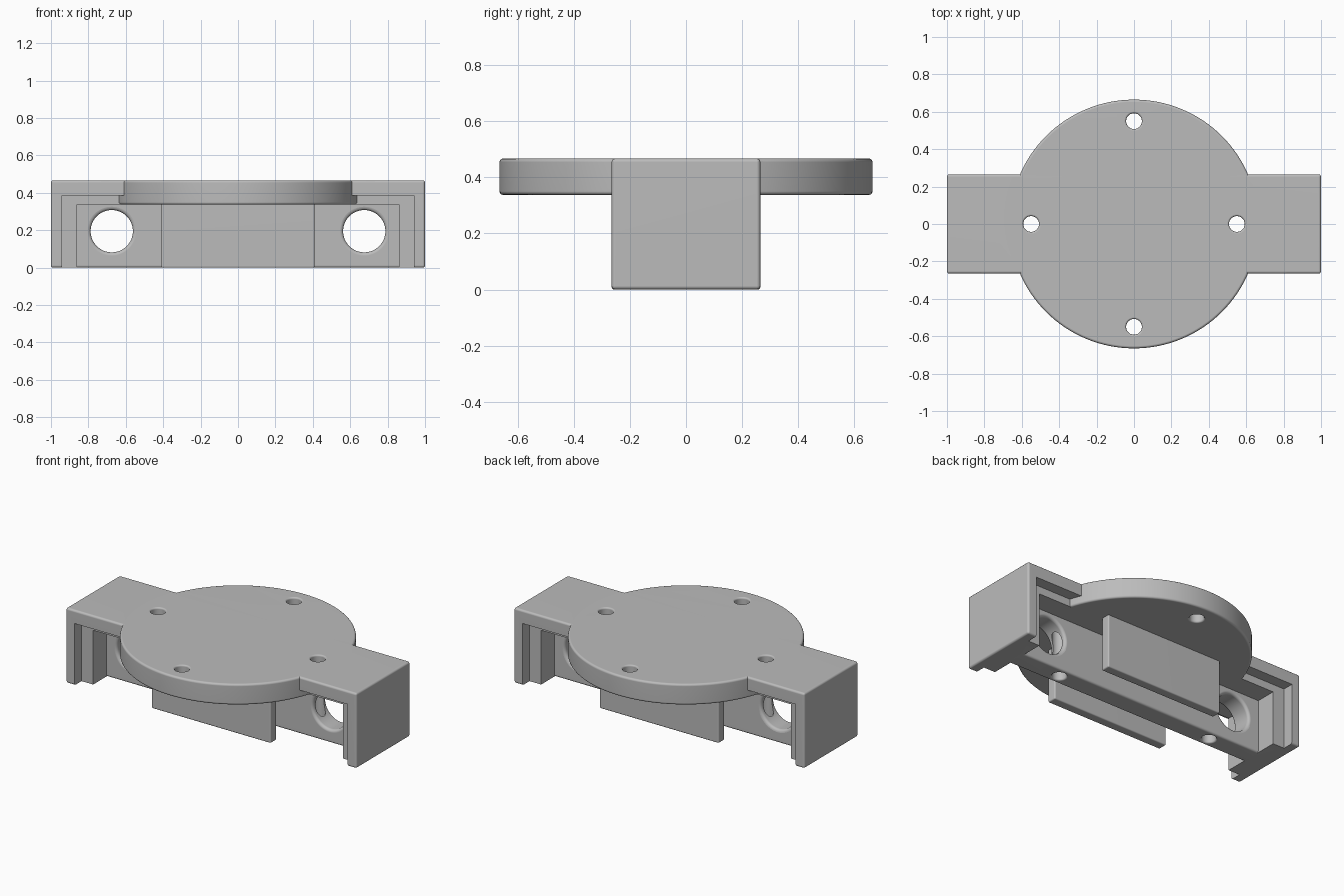
import bpy, bmesh, math
from mathutils import Matrix, Vector

if "Cube" in bpy.data.objects:
    bpy.data.objects.remove(bpy.data.objects["Cube"], do_unlink=True)

grey = bpy.data.materials.new("plain_grey")
grey.use_nodes = True
grey.diffuse_color = (0.5, 0.5, 0.5, 1)
grey.node_tree.nodes["Principled BSDF"].inputs["Base Color"].default_value = (0.5, 0.5, 0.5, 1)

HALF_Y, TOP, LOW = 0.265, 0.467, 0.337
WEB = 0.065          # half thickness of the central web
ROUND = 0.013        # edge rounding


def finish(name, bm):
    bmesh.ops.recalc_face_normals(bm, faces=bm.faces)
    mesh = bpy.data.meshes.new(name)
    bm.to_mesh(mesh)
    bm.free()
    mesh.materials.append(grey)
    obj = bpy.data.objects.new(name, mesh)
    bpy.context.collection.objects.link(obj)
    return obj


def box(name, lo, hi, bevel=0):
    lo, hi = Vector(lo), Vector(hi)
    bm = bmesh.new()
    bmesh.ops.create_cube(bm, size=1)
    bmesh.ops.scale(bm, vec=hi - lo, verts=bm.verts)
    bmesh.ops.translate(bm, vec=(lo + hi) / 2, verts=bm.verts)
    if bevel:
        bmesh.ops.bevel(bm, geom=bm.edges[:], offset=bevel, segments=3,
                        profile=0.5, affect='EDGES')
    return finish(name, bm)


def lathe(name, profile, matrix, sides):
    """Solid of revolution from (radius, height) points, capped at both ends."""
    bm = bmesh.new()
    rings = []
    for r, h in profile:
        rings.append([bm.verts.new((r * math.cos(2 * math.pi * i / sides),
                                    r * math.sin(2 * math.pi * i / sides), h))
                      for i in range(sides)])
    for a, b in zip(rings, rings[1:]):
        for i in range(sides):
            j = (i + 1) % sides
            bm.faces.new((a[i], a[j], b[j], b[i]))
    bm.faces.new(rings[0][::-1])
    bm.faces.new(rings[-1])
    bm.transform(matrix)
    return finish(name, bm)


def hole(r, flare, a, b, matrix, sides=48):
    """Cutter for a hole whose two mouths are rounded over."""
    arc = [(r + flare * (1 - math.sin(t)), flare * (1 - math.cos(t)))
           for t in (math.pi / 2 * k / 4 for k in range(5))]
    start = [(x, a + h) for x, h in arc]
    end = [(x, b - h) for x, h in reversed(arc)]
    wide = r + flare
    return lathe("hole_cutter", [(wide, a - 0.02)] + start + end + [(wide, b + 0.02)],
                 matrix, sides)


def combine(target, other, operation):
    mod = target.modifiers.new("combine", 'BOOLEAN')
    mod.operation, mod.solver, mod.object = operation, 'EXACT', other
    bpy.context.view_layer.objects.active = target
    bpy.ops.object.modifier_apply(modifier=mod.name)
    bpy.data.objects.remove(other, do_unlink=True)


# Bridge-shaped housing with a stepped opening on both sides
body = box("housing", (-1, -HALF_Y, 0), (1, HALF_Y, TOP), ROUND)
combine(body, box("channel_cutter", (-0.86, -1, -0.1), (0.86, 1, LOW)), 'DIFFERENCE')
for s in (-1, 1):
    ys = sorted((s * 0.195, s * 0.5))
    combine(body, box("step_cutter", (-0.94, ys[0], -0.1), (0.94, ys[1], 0.385)), 'DIFFERENCE')

# Central web joining both ends
combine(body, box("web", (-0.9, -WEB, 0), (0.9, WEB, 0.4), ROUND), 'UNION')

# Round mounting disc, flush with the top
R = 0.665
curve = [(R - ROUND * (1 - math.sin(t)), ROUND * (1 - math.cos(t)))
         for t in (math.pi / 2 * k / 3 for k in range(4))]
disc_profile = [(r, LOW + h) for r, h in curve] + [(r, TOP - h) for r, h in reversed(curve)]
combine(body, lathe("disc", disc_profile, Matrix.Identity(4), 128), 'UNION')

# Screw holes and large cable holes
for s in (-1, 1):
    combine(body, hole(0.042, 0.01, LOW, TOP, Matrix.Translation((0, s * 0.55, 0))), 'DIFFERENCE')
    combine(body, hole(0.042, 0.01, 0, TOP, Matrix.Translation((s * 0.55, 0, 0))), 'DIFFERENCE')
    across = Matrix.Translation((s * 0.675, 0, 0.195)) @ Matrix.Rotation(math.pi / 2, 4, 'X')
    combine(body, hole(0.113, 0.018, -WEB, WEB, across, 64), 'DIFFERENCE')

# Thin guard plates hanging below the disc
parts = [body]
for s, name in ((-1, "front_plate"), (1, "back_plate")):
    ys = sorted((s * 0.205, s * HALF_Y))
    parts.append(box(name, (-0.41, ys[0], 0), (0.41, ys[1], LOW + 0.03), 0.008))

# Smooth rounded edges, flat broad faces
for obj in parts:
    bpy.ops.object.select_all(action='DESELECT')
    obj.select_set(True)
    bpy.context.view_layer.objects.active = obj
    bpy.ops.object.shade_smooth_by_angle(angle=math.radians(35))
    mod = obj.modifiers.new("weighted_normals", 'WEIGHTED_NORMAL')
    mod.keep_sharp = True
